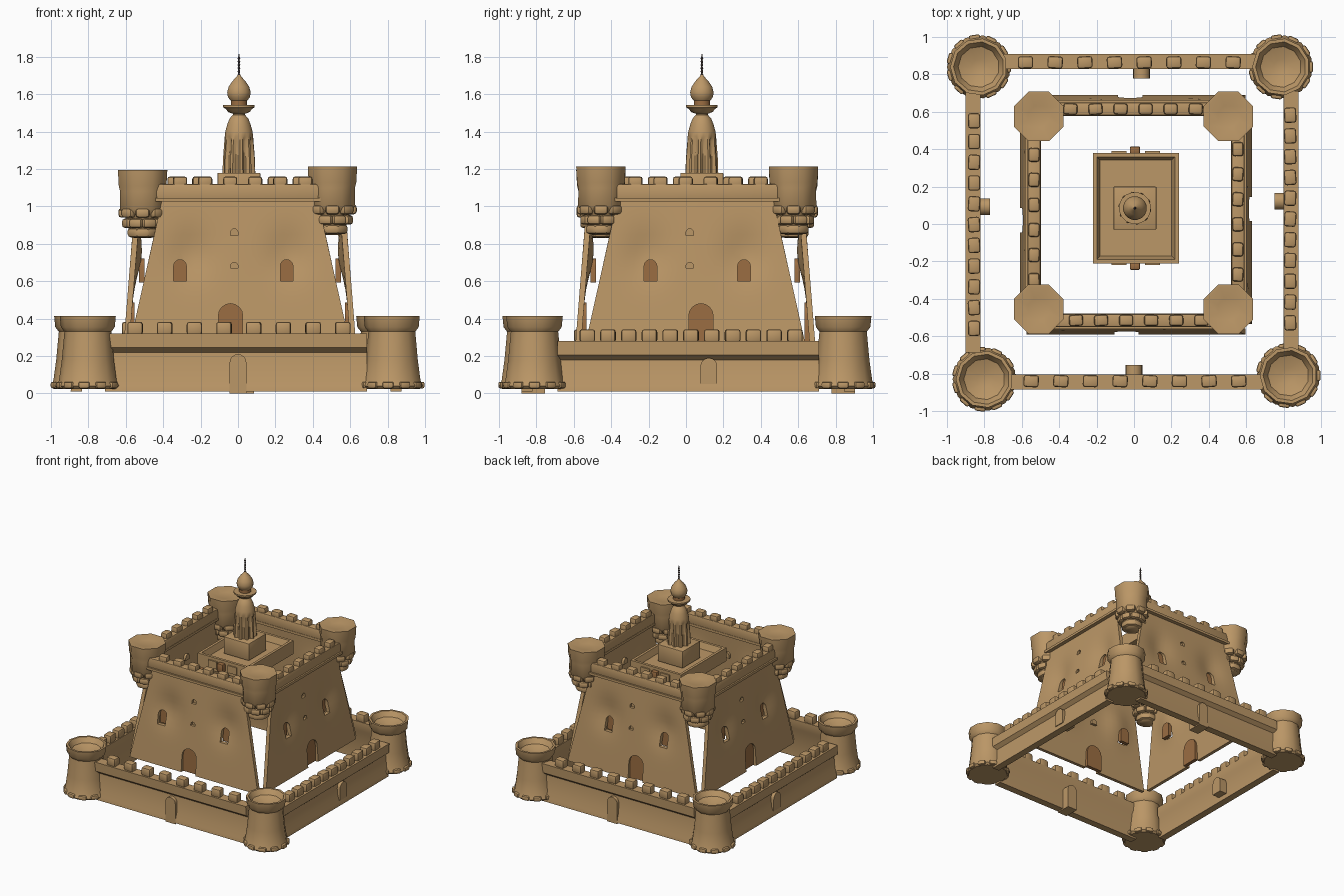
import bpy, bmesh, math, random
from mathutils import Matrix, Vector

random.seed(4)
if "Cube" in bpy.data.objects:
    bpy.data.objects.remove(bpy.data.objects["Cube"])


def material(name, rgb):
    m = bpy.data.materials.new(name)
    m.use_nodes = True
    m.diffuse_color = (*rgb, 1)
    m.node_tree.nodes["Principled BSDF"].inputs["Base Color"].default_value = (*rgb, 1)
    return m


STONE = material("sandstone", (0.50, 0.31, 0.135))
RUST = material("rust_brown", (0.33, 0.155, 0.055))
DARK = material("dark_metal", (0.09, 0.065, 0.06))


def add(name, bm, mat=STONE, M=Matrix(), angle=40):
    bmesh.ops.recalc_face_normals(bm, faces=bm.faces)
    bm.transform(M)
    me = bpy.data.meshes.new(name)
    bm.to_mesh(me)
    bm.free()
    me.materials.append(mat)
    ob = bpy.data.objects.new(name, me)
    bpy.context.collection.objects.link(ob)
    if angle:
        bpy.ops.object.select_all(action='DESELECT')
        ob.select_set(True)
        bpy.context.view_layer.objects.active = ob
        bpy.ops.object.shade_smooth_by_angle(angle=math.radians(angle))
    return ob


def box(bm, loc, size, bevel=0.0, turn=0.0):
    M = Matrix.Translation(loc) @ Matrix.Rotation(turn, 4, 'Z') @ Matrix.Diagonal((*size, 1))
    verts = bmesh.ops.create_cube(bm, size=1, matrix=M)["verts"]
    if bevel:
        edges = list({e for v in verts for e in v.link_edges})
        bmesh.ops.bevel(bm, geom=edges, offset=bevel, segments=2, profile=0.5, affect='EDGES')


def prism(outline, y0, y1):
    """Extrude an x-z outline from y0 to y1."""
    bm = bmesh.new()
    face = bm.faces.new([bm.verts.new((x, y0, z)) for x, z in outline])
    new = bmesh.ops.extrude_face_region(bm, geom=[face])["geom"]
    bmesh.ops.translate(bm, vec=(0, y1 - y0, 0), verts=[g for g in new if isinstance(g, bmesh.types.BMVert)])
    return bm


def arch(x, z0, z1, w):
    r = w / 2
    pts = [(x - r, z0), (x + r, z0)]
    return pts + [(x + r * math.cos(a), z1 - r + r * math.sin(a)) for a in (math.pi * i / 8 for i in range(9))]


def lathe(profile, segs, flute=None):
    bm = bmesh.new()
    rings = []
    for r, z in profile:
        ring = []
        for i in range(segs):
            a = 2 * math.pi * (i + 0.5) / segs
            k = flute(i, z) if flute else 1
            ring.append(bm.verts.new((r * k * math.cos(a), r * k * math.sin(a), z)))
        rings.append(ring)
    for lo, hi in zip(rings, rings[1:]):
        for i in range(segs):
            j = (i + 1) % segs
            bm.faces.new((lo[i], lo[j], hi[j], hi[i]))
    bm.faces.new(rings[0])
    bm.faces.new(rings[-1])
    return bm


def side_matrix(center, k):
    return Matrix.Translation((*center, 0)) @ Matrix.Rotation(k * math.pi / 2, 4, 'Z')


def merlons(bm, count, first, last, y, z, size):
    for i in range(count):
        x = first + (last - first) * i / (count - 1)
        box(bm, (x, y, z), size, 0.014, random.uniform(-0.08, 0.08))


SIDES = ["front", "right", "back", "left"]

# Outer curtain walls with ledge, merlons and arched doors
for k, side in enumerate(SIDES):
    M = side_matrix((-0.01, 0.012), k)
    out, top = (0.852, 0.32) if k % 2 == 0 else (0.845, 0.28)
    section = [(0.04, 0.01), (0.036, 0.04), (0.02, 0.09), (0.012, top - 0.1), (0.042, top - 0.075),
               (0.045, top), (-0.035, top), (-0.035, top - 0.07), (-0.02, top - 0.1), (-0.02, 0.01)]
    bm = prism([(-o, z) for o, z in section], -0.7, 0.7)
    turn = Matrix.Translation((0, -out, 0)) @ Matrix.Rotation(math.pi / 2, 4, 'Z')
    add(side + "_outer_wall", bm, STONE, M @ turn, 35)
    bm = bmesh.new()
    merlons(bm, 8 if k % 2 == 0 else 11, -0.54, 0.57, -out, top + 0.028, (0.082, 0.065, 0.07))
    add(side + "_outer_merlons", bm, STONE, M)
    x = [0.01, 0.11, -0.05, -0.08][k]
    z0, z1 = (0.0, 0.21) if k % 2 == 0 else (0.05, 0.19)
    add(side + "_gate", prism(arch(x, z0, z1, 0.09), -out - 0.04, -out + 0.085), STONE, M, 30)

# Round corner towers with hollow tops
tower = [(0.155, 0.025), (0.17, 0.04), (0.157, 0.07), (0.142, 0.18), (0.128, 0.33), (0.147, 0.355),
         (0.153, 0.415), (0.135, 0.415), (0.11, 0.375), (0.04, 0.35)]
for name, x, y in [("front_right", -0.80, -0.83), ("front_left", 0.825, -0.81),
                   ("back_right", -0.83, 0.84), ("back_left", 0.785, 0.84)]:
    bm = lathe(tower, 11)
    for i in range(11):
        a = 2 * math.pi * i / 11
        box(bm, (0.15 * math.cos(a), 0.15 * math.sin(a), 0.045), (0.045, 0.06, 0.035), 0.01, a)
    add(name + "_corner_tower", bm, STONE, Matrix.Translation((x, y, 0)), 35)


def keep_panel(side, M, y0, y1, openings):
    """Leaning tapered wall sheet with gentle hollows and cut openings."""
    lo, hi, cols, rows = 0.28, 1.04, 24, 16
    bm = bmesh.new()
    grid = []
    for r in range(rows + 1):
        t = r / rows
        row = []
        for c in range(cols + 1):
            u = 2 * c / cols - 1
            x = u * (0.585 - 0.17 * t)
            z = lo + (hi - lo) * t
            dent = sum(0.03 * math.exp(-((x - s) / 0.11) ** 2 - ((z - 0.74) / 0.13) ** 2) for s in (-0.26, 0.26))
            row.append(bm.verts.new((x, y0 + (y1 - y0) * t + dent, z)))
        grid.append(row)
    for a, b in zip(grid, grid[1:]):
        for c in range(cols):
            bm.faces.new((a[c], a[c + 1], b[c + 1], b[c]))
    ob = add(side + "_keep_wall", bm, STONE, M, 0)
    solid = ob.modifiers.new("thickness", 'SOLIDIFY')
    solid.thickness = 0.03
    cutters = []
    for i, (x, z0, z1, w, mat) in enumerate(openings):
        t = ((z0 + z1) / 2 - lo) / (hi - lo)
        y = y0 + (y1 - y0) * t + (0.03 if abs(x) > 0.2 else 0)
        cut = add("cutter", prism(arch(x, z0, z1, w), y - 0.08, y + 0.1), STONE, M, 0)
        cut.hide_render = True
        cutters.append(cut)
        mod = ob.modifiers.new("opening", 'BOOLEAN')
        mod.operation, mod.object, mod.solver = 'DIFFERENCE', cut, 'EXACT'
        base = max(z0 - 0.006, lo)
        add(f"{side}_recess_{i + 1}", prism(arch(x, base, z1 + 0.006, w + 0.012), y + 0.02, y + 0.05), mat, M, 30)
    bpy.context.view_layer.update()
    mesh = bpy.data.meshes.new_from_object(ob.evaluated_get(bpy.context.evaluated_depsgraph_get()))
    ob.modifiers.clear()
    ob.data = mesh
    for cut in cutters:
        bpy.data.objects.remove(cut)
    bpy.ops.object.select_all(action='DESELECT')
    ob.select_set(True)
    bpy.context.view_layer.objects.active = ob
    bpy.ops.object.shade_smooth_by_angle(angle=math.radians(35))


# Keep walls, parapets and merlons
for k, side in enumerate(SIDES):
    M = side_matrix((0.01, 0.05), k)
    grow = 0.02 if k % 2 == 0 else 0.0
    left, right, door = (-0.32, 0.25, -0.05) if k == 0 else (-0.24, 0.26, 0.03)
    openings = [(left, 0.60, 0.715, 0.068, RUST), (right, 0.60, 0.715, 0.068, RUST),
                (door, 0.27, 0.48, 0.13, RUST), (-0.03, 0.67, 0.70, 0.04, STONE), (-0.03, 0.845, 0.88, 0.04, STONE)]
    keep_panel(side, M, -0.62 - grow, -0.56 - grow, openings)
    y = -0.545 - grow
    bm = bmesh.new()
    box(bm, (0, y, 1.075), (0.94, 0.07, 0.09), 0.01)
    box(bm, (0, y - 0.005, 1.035), (0.9, 0.085, 0.02))
    add(side + "_keep_parapet", bm, STONE, M)
    bm = bmesh.new()
    merlons(bm, 6, -0.32, 0.35, y, 1.13, (0.075, 0.06, 0.06))
    add(side + "_keep_merlons", bm, STONE, M)

# Corner turrets on knobbly corbels
turret = [(0.05, 0.83), (0.08, 0.86), (0.085, 0.91), (0.11, 0.96), (0.132, 0.985), (0.13, 1.08),
          (0.138, 1.11), (0.143, 1.195), (0.125, 1.195), (0.06, 1.18)]
for name, x, y, lift in [("front_right", -0.51, -0.455, 0), ("front_left", 0.505, -0.455, 0.018),
                         ("back_right", -0.51, 0.575, 0), ("back_left", 0.505, 0.575, 0.018)]:
    M = Matrix.Translation((x, y, lift))
    add(name + "_turret", lathe(turret, 8), STONE, M, 50)
    bm = bmesh.new()
    for r, z, shift in [(0.105, 0.965, 0), (0.085, 0.91, 0.5), (0.055, 0.86, 0)]:
        for i in range(8):
            a = 2 * math.pi * (i + shift) / 8
            box(bm, (r * math.cos(a), r * math.sin(a), z), (0.05, 0.075, 0.05), 0.016, a)
    add(name + "_turret_corbels", bm, STONE, M)

# Roof tray carrying the minaret
bm = bmesh.new()
cube = bmesh.ops.create_cube(bm, size=1, matrix=Matrix.Translation((0.01, 0.085, 1.03)) @ Matrix.Diagonal((0.46, 0.59, 0.11, 1)))
top = [f for f in bm.faces if f.calc_center_median().z > 1.08]
bmesh.ops.inset_region(bm, faces=top, thickness=0.03)
bmesh.ops.inset_region(bm, faces=top, thickness=0.025, depth=-0.05)
add("roof_tray", bm, STONE, Matrix(), 30)
for sign, name in [(-1, "front"), (1, "back")]:
    bm = bmesh.new()
    box(bm, (0.005, 0.085 + sign * 0.31, 1.03), (0.055, 0.04, 0.07), 0.008)
    add(name + "_tray_spout", bm, RUST)
    bm = bmesh.new()
    for x in (-0.08, 0.1):
        box(bm, (x, 0.085 + sign * 0.298, 1.03), (0.08, 0.014, 0.06))
    add(name + "_tray_shutters", bm, STONE)

# Minaret: plinth, fluted shaft, balcony and bulb
C = Matrix.Translation((0.005, 0.085, 0))
bm = bmesh.new()
box(bm, (0, 0, 1.11), (0.23, 0.23, 0.14), 0.006)
add("minaret_plinth", bm, STONE, C)
shaft = [(0.088, 1.17), (0.086, 1.25), (0.078, 1.35), (0.076, 1.375), (0.073, 1.40),
         (0.062, 1.44), (0.05, 1.47), (0.032, 1.49), (0.032, 1.505)]
add("minaret_shaft", lathe(shaft, 40, lambda i, z: 0.82 if z < 1.36 and i % 4 < 2 else 1), STONE, C)
balcony = [(0.032, 1.495), (0.06, 1.505), (0.07, 1.52), (0.086, 1.53), (0.086, 1.542), (0.05, 1.542)]
add("minaret_balcony", lathe(balcony, 16), STONE, C)
add("minaret_neck", lathe([(0.045, 1.535), (0.045, 1.575)], 12), RUST, C)
bulb = [(0.045, 1.565), (0.06, 1.585), (0.064, 1.61), (0.056, 1.64), (0.035, 1.67), (0.012, 1.695), (0.004, 1.71)]
add("minaret_bulb", lathe(bulb, 16), STONE, C)

# Beaded finial
beads = [(0.008 if i % 2 else 0.004, 1.695 + 0.0088 * i) for i in range(13)] + [(0.002, 1.815)]
add("minaret_finial", lathe(beads, 8), DARK, C)
